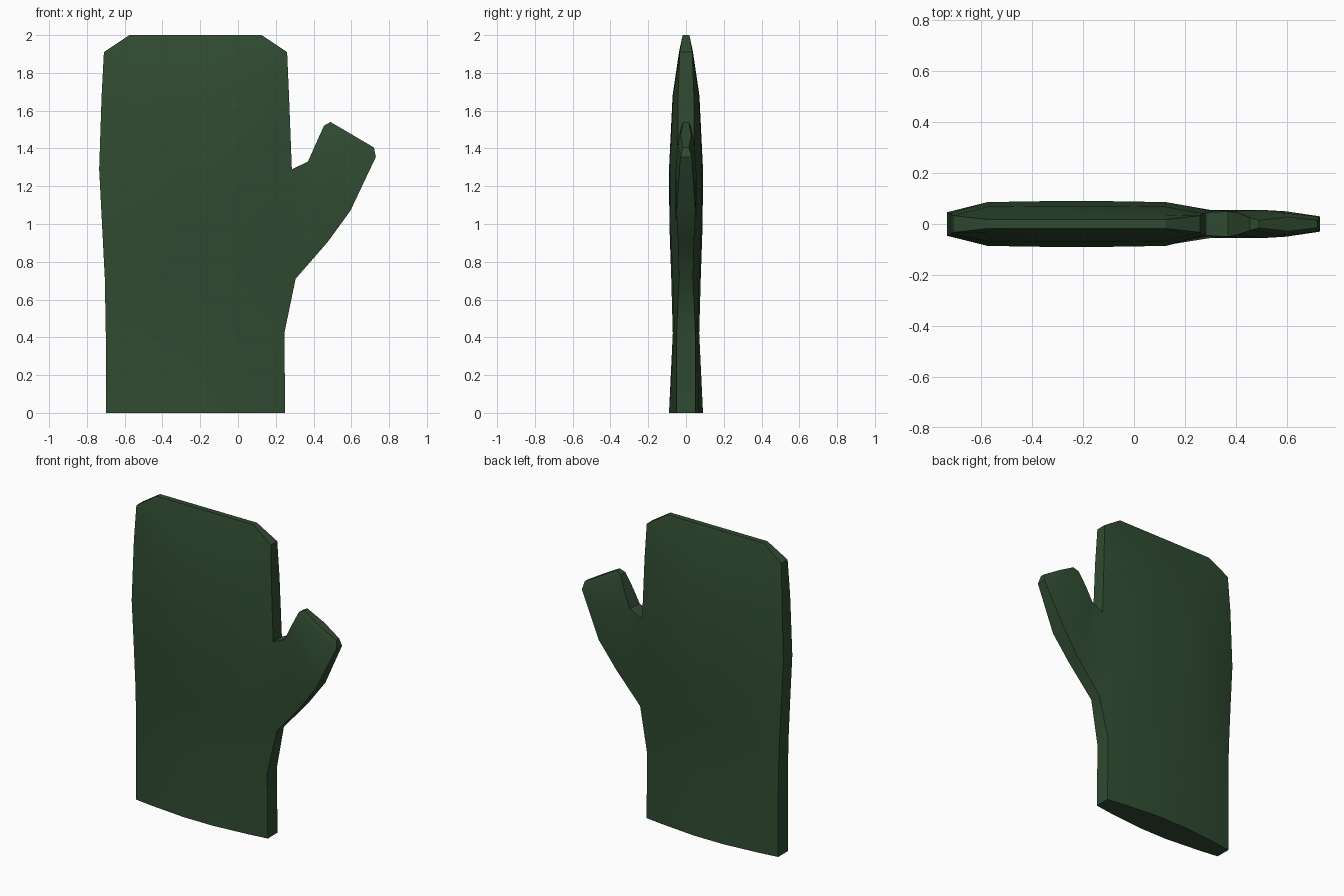
import bpy
import bmesh

cube = bpy.data.objects.get("Cube")
if cube:
    bpy.data.objects.remove(cube, do_unlink=True)

# Wool colour
wool = bpy.data.materials.new("dark green wool")
wool.use_nodes = True
green = (0.03, 0.07, 0.031, 1)
wool.diffuse_color = green
wool.node_tree.nodes["Principled BSDF"].inputs["Base Color"].default_value = green

# Palm rows: height, left x, right x, then half thickness at
# left edge, shoulder, centre, right edge
PALM = [
    (0.00, -0.70, 0.25, 0.05, 0.067, 0.09, 0.05),
    (0.42, -0.70, 0.245, 0.05, 0.062, 0.07, 0.05),
    (0.71, -0.705, 0.305, 0.048, 0.07, 0.078, 0.037),
    (1.00, -0.72, 0.30, 0.046, 0.083, 0.088, 0.055),
    (1.29, -0.735, 0.285, 0.046, 0.086, 0.09, 0.045),
    (1.68, -0.722, 0.27, 0.042, 0.068, 0.071, 0.042),
    (1.91, -0.71, 0.26, 0.033, 0.035, 0.037, 0.033),
    (2.00, -0.575, 0.125, 0.018, 0.018, 0.018, 0.018),
]
COLUMNS = (-0.575, -0.33, -0.12, 0.125)

# Thumb sections: (x, z, half thickness) at lower side, middle, upper side
THUMB = [
    [(0.475, 0.905, 0.042), (0.42, 1.13, 0.055), (0.37, 1.33, 0.05)],
    [(0.595, 1.07, 0.05), (0.51, 1.27, 0.055), (0.41, 1.42, 0.042)],
    [(0.73, 1.355, 0.03), (0.60, 1.44, 0.042), (0.455, 1.52, 0.025)],
    [(0.72, 1.405, 0.015), (0.605, 1.4725, 0.028), (0.49, 1.54, 0.015)],
]


def palm_row(z, left, right, t_left, t_shoulder, t_centre, t_right):
    xs = (left, *COLUMNS, right)
    ts = (t_left, t_shoulder, t_centre, t_centre, t_shoulder, t_right)
    return [(x, z, t) for x, t in zip(xs, ts)]


def add_sheet(bm, rows):
    grid = [[bm.verts.new((x, -t, z)) for x, z, t in row] for row in rows]
    for a, b in zip(grid, grid[1:]):
        for i in range(len(a) - 1):
            bm.faces.new((a[i], a[i + 1], b[i + 1], b[i]))


# Front sheet: palm, with the thumb growing out of its right edge
bm = bmesh.new()
palm = [palm_row(*row) for row in PALM]
add_sheet(bm, palm)
add_sheet(bm, [[row[-1] for row in palm[2:5]]] + THUMB)
bmesh.ops.remove_doubles(bm, verts=bm.verts[:], dist=0.0005)

# Back sheet mirrored from the front, joined by a wall along the outline
faces = bm.faces[:]
rim = [e for e in bm.edges if e.is_boundary]
twin = {v: bm.verts.new((v.co.x, -v.co.y, v.co.z)) for v in bm.verts[:]}
for f in faces:
    bm.faces.new([twin[v] for v in reversed(f.verts)])
for e in rim:
    a, b = e.verts
    bm.faces.new((a, b, twin[b], twin[a]))
bmesh.ops.recalc_face_normals(bm, faces=bm.faces[:])

mesh = bpy.data.meshes.new("mitten")
bm.to_mesh(mesh)
bm.free()
mesh.materials.append(wool)
mitten = bpy.data.objects.new("mitten", mesh)
bpy.context.collection.objects.link(mitten)

# Smooth knit surface with a crisp outline
bpy.ops.object.select_all(action="DESELECT")
mitten.select_set(True)
bpy.context.view_layer.objects.active = mitten
bpy.ops.object.shade_smooth_by_angle()
